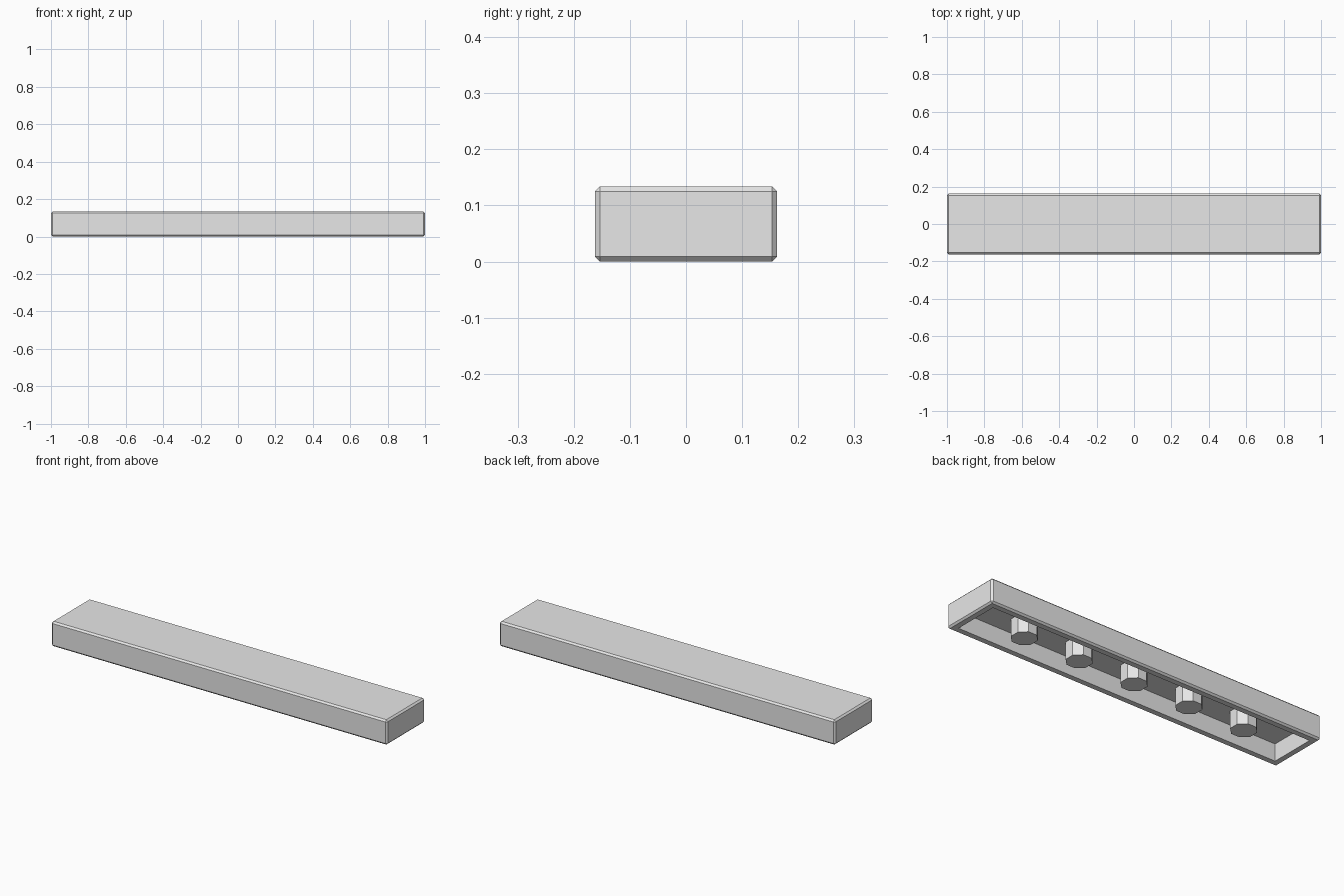
import bpy
import bmesh
from math import radians
from mathutils import Matrix, Vector

LENGTH, WIDTH, HEIGHT = 2.0, 0.325, 0.134
CHAMFER = 0.009
WALL = 0.05
CEILING = 0.092
PEG_RADIUS = 0.066
PEG_SPACING = LENGTH / 6

cube = bpy.data.objects.get("Cube")
if cube:
    bpy.data.objects.remove(cube, do_unlink=True)

# Single plain grey plastic
grey = bpy.data.materials.new("light_grey")
grey.use_nodes = True
colour = (0.8, 0.8, 0.8, 1)
grey.diffuse_color = colour
for node in grey.node_tree.nodes:
    if node.type == 'BSDF_PRINCIPLED':
        node.inputs["Base Color"].default_value = colour


def add_object(name, bm):
    mesh = bpy.data.meshes.new(name)
    bm.to_mesh(mesh)
    bm.free()
    mesh.materials.append(grey)
    obj = bpy.data.objects.new(name, mesh)
    bpy.context.collection.objects.link(obj)
    return obj


# Chamfered slab, hollowed from below
bm = bmesh.new()
size = Matrix.Diagonal((LENGTH, WIDTH, HEIGHT, 1))
bmesh.ops.create_cube(bm, size=1, matrix=Matrix.Translation((0, 0, HEIGHT / 2)) @ size)
bmesh.ops.bevel(bm, geom=bm.edges[:], offset=CHAMFER, segments=1,
                profile=0.5, affect='EDGES')
bm.normal_update()
bottom = min(bm.faces, key=lambda f: f.normal.z)
bmesh.ops.inset_region(bm, faces=[bottom], thickness=WALL - CHAMFER)
recess = bmesh.ops.extrude_discrete_faces(bm, faces=[bottom])["faces"][0]
bmesh.ops.translate(bm, verts=recess.verts, vec=Vector((0, 0, CEILING)))
bmesh.ops.recalc_face_normals(bm, faces=bm.faces[:])
add_object("tile_shell", bm)

# Row of eight-sided pegs under the ceiling
for i in range(5):
    bm = bmesh.new()
    place = Matrix.Translation(((i - 2) * PEG_SPACING, 0, CEILING / 2))
    bmesh.ops.create_cone(bm, cap_ends=True, segments=8, radius1=PEG_RADIUS,
                          radius2=PEG_RADIUS, depth=CEILING,
                          matrix=place @ Matrix.Rotation(radians(22.5), 4, 'Z'))
    add_object(f"underside_peg_{i + 1}", bm)
